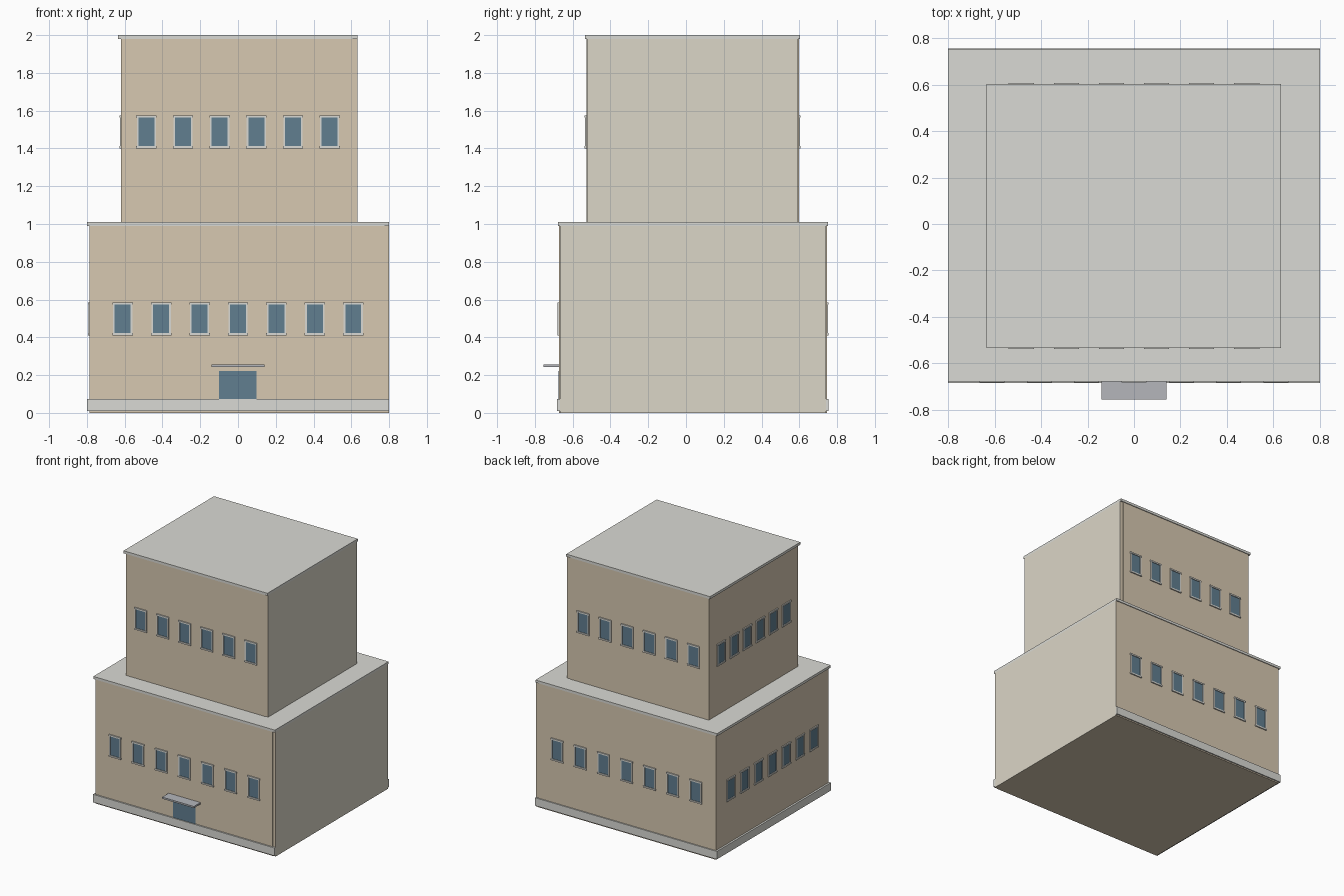
import bpy, bmesh
from mathutils import Matrix, Vector
from math import pi

if "Cube" in bpy.data.objects:
    bpy.data.objects.remove(bpy.data.objects["Cube"])


def mat(name, rgb):
    m = bpy.data.materials.new(name)
    m.diffuse_color = (*rgb, 1)
    m.use_nodes = True
    m.node_tree.nodes["Principled BSDF"].inputs["Base Color"].default_value = m.diffuse_color
    return m


TAN = mat("tan_render", (0.68, 0.58, 0.44))
PLAIN = mat("plain_wall", (0.71, 0.67, 0.57))
STONE = mat("pale_stone", (0.70, 0.70, 0.66))
GLASS = mat("blue_glass", (0.12, 0.21, 0.28))
METAL = mat("grey_metal", (0.46, 0.47, 0.50))


def make(name, boxes, material, M=Matrix()):
    """One object from axis-aligned boxes (x0, x1, y0, y1, z0, z1), moved by M."""
    bm = bmesh.new()
    for x0, x1, y0, y1, z0, z1 in boxes:
        T = Matrix.Translation(((x0 + x1) / 2, (y0 + y1) / 2, (z0 + z1) / 2))
        S = Matrix.Diagonal((x1 - x0, y1 - y0, z1 - z0, 1))
        bmesh.ops.create_cube(bm, size=1, matrix=M @ T @ S)
    me = bpy.data.meshes.new(name)
    bm.to_mesh(me)
    bm.free()
    me.materials.append(material)
    ob = bpy.data.objects.new(name, me)
    bpy.context.collection.objects.link(ob)
    return ob


def window_row(name, origin, turn, count, step, z0):
    """Row of framed windows; local -y is the outward direction."""
    M = Matrix.Translation(Vector((*origin, z0))) @ Matrix.Rotation(turn, 4, 'Z')
    glass, frame = [], []
    for i in range(count):
        c = (i - (count - 1) / 2) * step
        glass.append((c - .045, c + .045, -.003, .004, .01, .165))
        for s in (-1, 1):
            a, b = sorted((c + s * .042, c + s * .051))
            frame.append((a, b, -.007, .004, .01, .165))
        frame.append((c - .054, c + .054, -.009, .004, 0, .012))
        frame.append((c - .054, c + .054, -.009, .004, .163, .175))
    make(name + "_glass", glass, GLASS, M)
    make(name + "_frames", frame, STONE, M)


# each storey: x left, facade end, right end, y front, y back, z range, window rows
storeys = [
    ("lower", -.785, .776, .80, -.672, .746, 0, .99, 7, .2035, .174, .41),
    ("upper", -.619, .606, .633, -.528, .597, 1.0, 1.98, 6, .194, .164, 1.40),
]
for n, xl, xf, xr, yf, yb, z0, z1, cnt, sx, sy, zw in storeys:
    # walls: facade shell, slightly set-back end strip, blank side wall
    make(n + "_facade", [(xl, xf, yf, yb, z0, z1)], TAN)
    make(n + "_end_strip", [(xf, xr - .002, yf + .004, yb - .004, z0, z1)], TAN)
    make(n + "_blank_wall", [(xr - .002, xr, yf + .004, yb - .004, z0, z1)], PLAIN)
    # roof slab with small overhang on the decorated sides
    make(n + "_roof", [(xl - .015, xr, yf - .006, yb + .006, z1, z1 + .02)], STONE)
    ym = (yf + yb) / 2
    window_row(n + "_front_windows", (0, yf), 0, cnt, sx, zw)
    window_row(n + "_back_windows", (0, yb), pi, cnt, sx, zw)
    window_row(n + "_left_windows", (xl, ym), -pi / 2, cnt, sy, zw)

# plinth wraps front, left and back
make("plinth", [(-.80, .80, -.683, -.66, .01, .073),
                (-.80, .80, .73, .755, .01, .073),
                (-.80, -.77, -.66, .73, .01, .073)], STONE)

# entrance
make("door", [(-.10, .097, -.676, -.66, .073, .222)], GLASS)
make("door_canopy", [(-.14, .14, -.755, -.67, .242, .255)], METAL)
